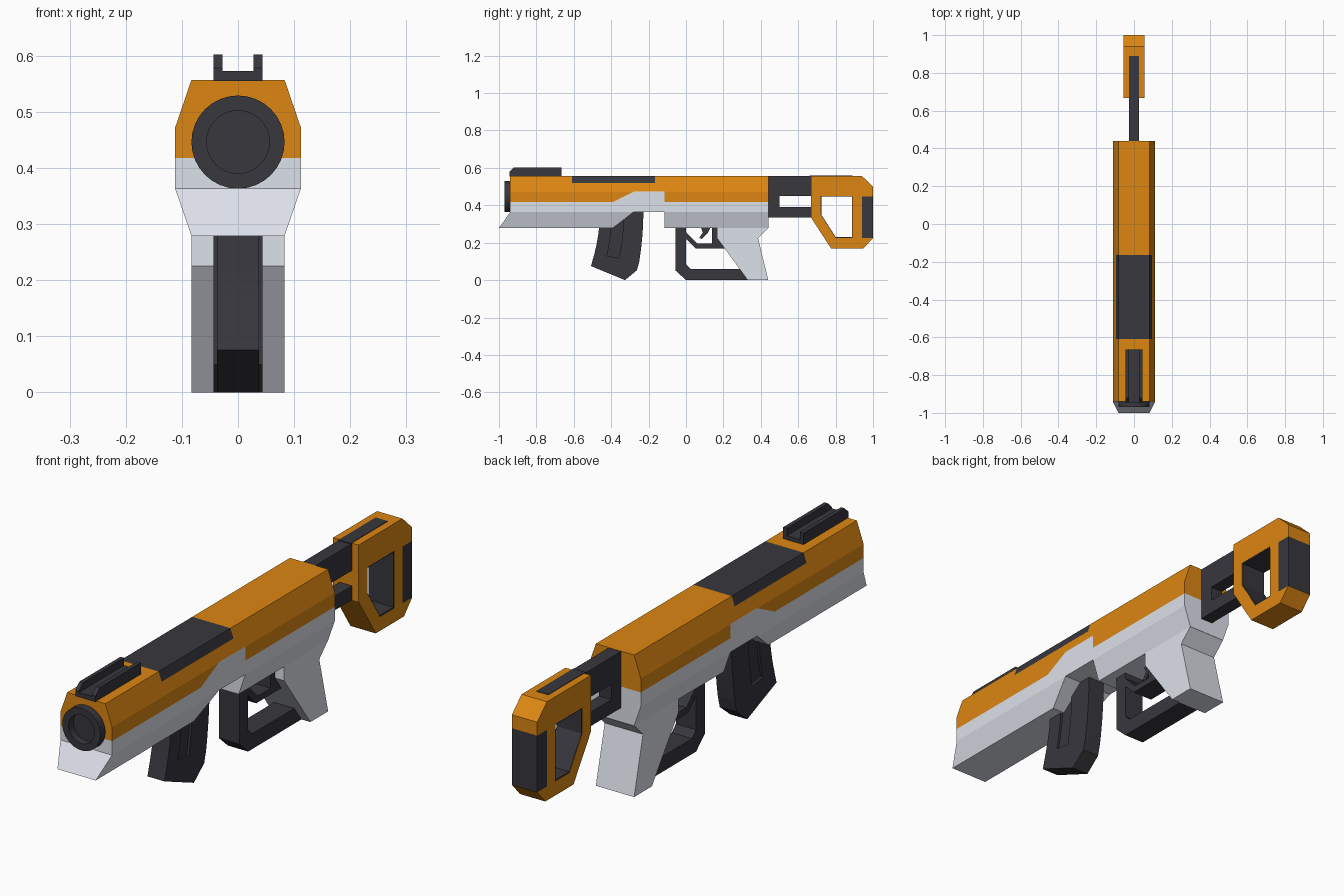
import bpy, bmesh, math

if "Cube" in bpy.data.objects:
    bpy.data.objects.remove(bpy.data.objects["Cube"])


def material(name, rgb):
    m = bpy.data.materials.new(name)
    m.diffuse_color = (*rgb, 1)
    m.use_nodes = True
    m.node_tree.nodes["Principled BSDF"].inputs["Base Color"].default_value = m.diffuse_color
    return m


ORANGE = material("orange", (0.72, 0.24, 0.006))
DARK = material("dark", (0.038, 0.038, 0.048))
LIGHT = material("light", (0.72, 0.75, 0.82))


def finish(name, bm, mat):
    bmesh.ops.recalc_face_normals(bm, faces=bm.faces)
    me = bpy.data.meshes.new(name)
    bm.to_mesh(me)
    bm.free()
    ob = bpy.data.objects.new(name, me)
    bpy.context.collection.objects.link(ob)
    if mat:
        me.materials.append(mat)
    return ob


def prism(name, pts, a, b, mat=None, axis='X'):
    """Extrude a profile from a to b: (y, z) points along X or (x, z) points along Y."""
    bm = bmesh.new()

    def ring(d):
        return [bm.verts.new((d, p, q) if axis == 'X' else (p, d, q)) for p, q in pts]
    r0, r1 = ring(a), ring(b)
    bm.faces.new(r0)
    bm.faces.new(r1)
    n = len(pts)
    for i in range(n):
        j = (i + 1) % n
        bm.faces.new((r0[i], r0[j], r1[j], r1[i]))
    return finish(name, bm, mat)


def rect(y0, y1, z0, z1):
    return [(y0, z0), (y1, z0), (y1, z1), (y0, z1)]


def lathe(name, prof, z, mat=None, n=32):
    """Revolve (radius, y) points about the barrel axis."""
    bm = bmesh.new()
    rings = [[bm.verts.new((r * math.sin(2 * math.pi * i / n), y,
                            z + r * math.cos(2 * math.pi * i / n)))
              for i in range(n)] for r, y in prof]
    for r0, r1 in zip(rings, rings[1:]):
        for i in range(n):
            j = (i + 1) % n
            bm.faces.new((r0[i], r0[j], r1[j], r1[i]))
    bm.faces.new(rings[0])
    bm.faces.new(rings[-1])
    return finish(name, bm, mat)


def boolean(ob, cutter, op):
    cutter.hide_render = True
    mod = ob.modifiers.new("cut", 'BOOLEAN')
    mod.operation, mod.solver, mod.object = op, 'EXACT', cutter
    bpy.context.view_layer.objects.active = ob
    bpy.ops.object.modifier_apply(modifier=mod.name)
    bpy.data.objects.remove(cutter)


def shell(name, pts, mat):
    """Side profile trimmed to the eight-sided body section."""
    ob = prism(name, pts, -0.15, 0.15, mat)
    half = [(0.083, 0.279), (0.112, 0.363), (0.112, 0.472), (0.083, 0.557)]
    octagon = half + [(-x, z) for x, z in reversed(half)]
    boolean(ob, prism("section", octagon, -1.2, 0.7, axis='Y'), 'INTERSECT')
    return ob


# Body: upper cover, lower shell and inlaid top panel
seam = [(-0.94, 0.418), (-0.39, 0.418), (-0.28, 0.473), (-0.115, 0.473),
        (-0.115, 0.418), (0.44, 0.418)]
upper = shell("upper_cover", seam + [(0.44, 0.6), (-0.165, 0.6), (-0.165, 0.52),
                                     (-0.61, 0.52), (-0.61, 0.6), (-0.94, 0.6)], ORANGE)
lower = shell("lower_shell", seam + [(0.44, 0.2), (-0.115, 0.2), (-0.115, 0.364),
                                     (-0.28, 0.364), (-0.493, 0.2), (-1.056, 0.2),
                                     (-0.94, 0.363)], LIGHT)
shell("top_panel", rect(-0.61, -0.165, 0.52, 0.6), DARK)

# Muzzle ring and bore
AXIS = 0.446
for part in (upper, lower):
    boolean(part, lathe("bore_cutter", [(0.06, -1.1), (0.06, -0.79)], AXIS), 'DIFFERENCE')
lathe("muzzle", [(0.06, -0.94), (0.083, -0.94), (0.083, -0.97), (0.056, -0.97),
                 (0.056, -0.80)], AXIS, DARK)

# Sight: base and two rails
prism("sight_base", rect(-0.945, -0.665, 0.555, 0.573), -0.044, 0.044, DARK)
rail = [(-0.945, 0.573), (-0.665, 0.573), (-0.665, 0.602), (-0.92, 0.602), (-0.945, 0.578)]
for s, side in ((-1, "left"), (1, "right")):
    prism("sight_rail_" + side, rail, s * 0.028, s * 0.044, DARK)

# Curved magazine: front and rear strips, recessed slot between, closed base


def mag_point(u, s):
    fy, fz = -0.46 - 0.03 * s * s, 0.37 - 0.23 * s
    by, bz = -0.228 - 0.022 * s * s, 0.37 - 0.27 * s
    return fy + (by - fy) * u, fz + (bz - fz) * u


for name, u0, u1, w in (("front", 0, 0.28, 0.037), ("slot", 0.28, 0.55, 0.028),
                        ("rear", 0.55, 1, 0.037)):
    steps = [i / 6 for i in range(7)]
    pts = [mag_point(u0, s) for s in steps] + [mag_point(u1, s) for s in reversed(steps)]
    prism("magazine_" + name, pts, -w, w, DARK)
prism("magazine_base", [mag_point(0, 1), mag_point(1, 1), (-0.262, 0.053),
                        (-0.326, 0), (-0.508, 0.075)], -0.037, 0.037, DARK)

# Grip, hand guard, trigger guard and trigger
prism("grip", [(0.166, 0.28), (0.166, 0.225), (0.33, 0), (0.44, 0), (0.385, 0.225),
               (0.44, 0.28)][:4] + [(0.385, 0.225), (0.44, 0.28)], -0.083, 0.083, LIGHT)
prism("hand_guard", [(-0.055, 0.28), (0, 0.28), (0, 0.085), (0.025, 0.06), (0.29, 0.06),
                     (0.335, 0), (0, 0), (-0.055, 0.05)], -0.044, 0.044, DARK)
prism("trigger_guard", [(0, 0.255), (0.06, 0.195), (0.14, 0.195), (0.14, 0.28),
                        (0.166, 0.28), (0.166, 0.225), (0.207, 0.17), (0.05, 0.17),
                        (0, 0.22)], -0.044, 0.044, DARK)
prism("trigger", [(0.08, 0.28), (0.13, 0.28), (0.115, 0.25), (0.085, 0.22), (0.07, 0.225),
                  (0.09, 0.255)], -0.015, 0.015, DARK)

# Stock: slotted arm, orange frame with lined opening, pad and top strip
prism("stock_arm", [(0.43, 0.335), (0.68, 0.335), (0.68, 0.39), (0.50, 0.39), (0.50, 0.45),
                    (0.68, 0.45), (0.68, 0.556), (0.43, 0.556)], -0.027, 0.027, DARK)
frame = prism("stock_frame", [(0.668, 0.557), (0.94, 0.557), (1, 0.50), (1, 0.447),
                              (0.94, 0.447), (0.94, 0.225), (1, 0.225), (0.95, 0.17),
                              (0.775, 0.17), (0.668, 0.335)], -0.055, 0.055, ORANGE)
hole = [(0.72, 0.45), (0.89, 0.45), (0.89, 0.225), (0.80, 0.225), (0.72, 0.35)]
inner = [(0.81 + (y - 0.81) * 0.96, 0.345 + (z - 0.345) * 0.96) for y, z in hole]
boolean(frame, prism("hole_cutter", hole, -0.1, 0.1), 'DIFFERENCE')
liner = prism("stock_liner", hole, -0.054, 0.054, DARK)
boolean(liner, prism("liner_cutter", inner, -0.1, 0.1), 'DIFFERENCE')
prism("stock_pad", rect(0.94, 1, 0.225, 0.447), -0.055, 0.055, DARK)
prism("stock_top_strip", rect(0.66, 0.89, 0.51, 0.559), -0.026, 0.026, DARK)
